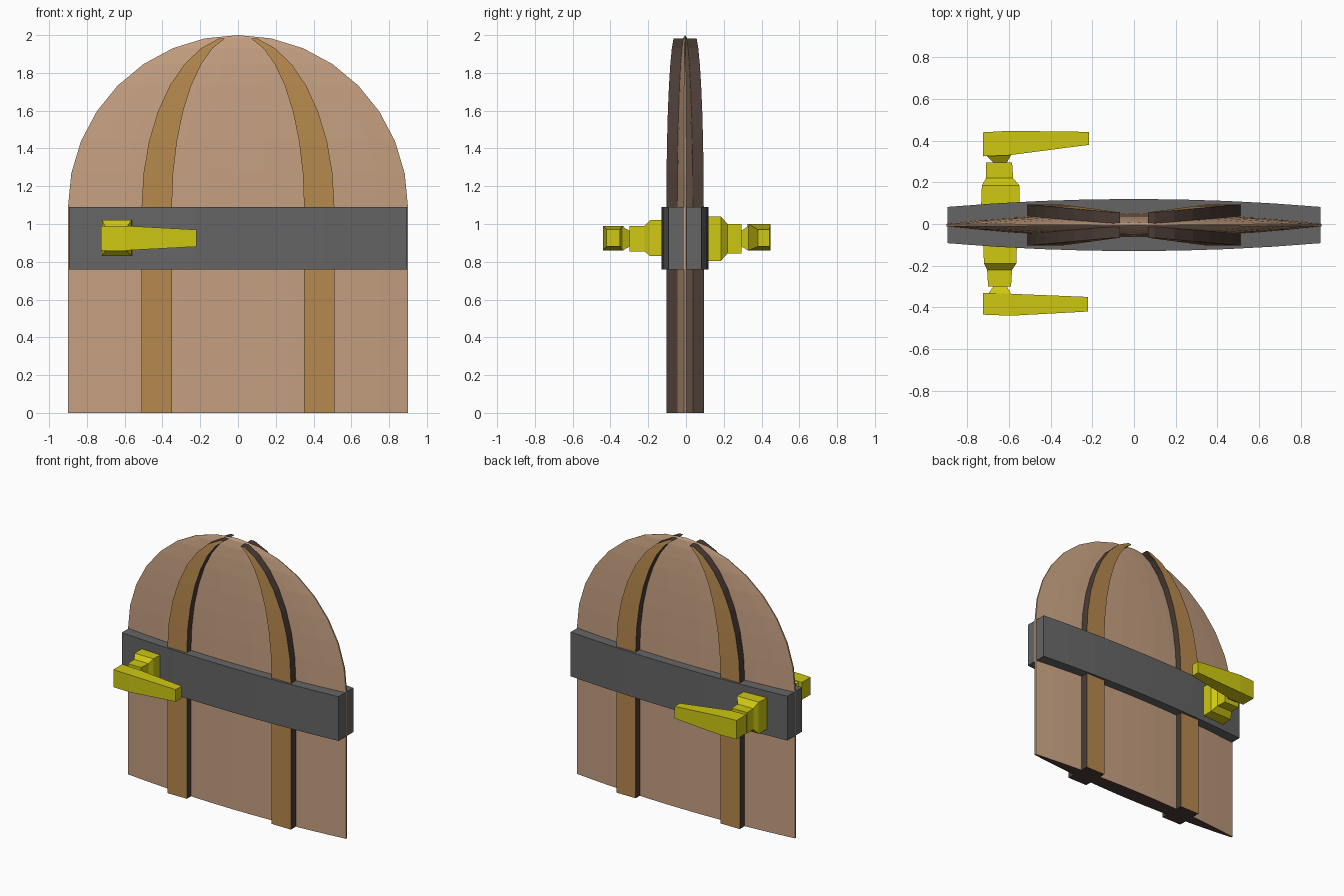
import bpy, bmesh, math

if "Cube" in bpy.data.objects:
    bpy.data.objects.remove(bpy.data.objects["Cube"])

def material(name, rgb):
    m = bpy.data.materials.new(name)
    m.diffuse_color = (*rgb, 1)
    m.use_nodes = True
    m.node_tree.nodes["Principled BSDF"].inputs["Base Color"].default_value = m.diffuse_color
    return m

TAN = material("tan_wood", (0.56, 0.35, 0.22))
GOLD = material("oak_face", (0.47, 0.25, 0.075))
DARK = material("dark_wood", (0.07, 0.045, 0.036))
IRON = material("iron", (0.13, 0.13, 0.13))
YELLOW = material("yellow_metal", (0.62, 0.58, 0.006))

def loft(name, rings, mats, pick=lambda n: 0, y=0.0):
    """Skin a list of equal-sized rings and cap both ends."""
    bm = bmesh.new()
    rows = [[bm.verts.new(p) for p in r] for r in rings]
    n = len(rows[0])
    for a, b in zip(rows, rows[1:]):
        for i in range(n):
            j = (i + 1) % n
            bm.faces.new((a[i], a[j], b[j], b[i]))
    bm.faces.new(rows[0][::-1])
    bm.faces.new(rows[-1])
    bmesh.ops.remove_doubles(bm, verts=bm.verts, dist=1e-4)
    bmesh.ops.recalc_face_normals(bm, faces=bm.faces)
    for f in bm.faces:
        f.normal_update()
        f.material_index = pick(f.normal)
    me = bpy.data.meshes.new(name)
    bm.to_mesh(me)
    bm.free()
    for m in mats:
        me.materials.append(m)
    ob = bpy.data.objects.new(name, me)
    ob.location.y = y
    bpy.context.collection.objects.link(ob)
    return ob

SPRING, RISE, HALF = 1.09, 0.91, 0.9

def half_depth(x):
    return 0.006 + 0.052 * (1 - (x / HALF) ** 2)

def lens(depth, half, segs):
    xs = [half * (2 * i / segs - 1) for i in range(segs + 1)]
    return [(x, -depth(x)) for x in xs] + [(x, depth(x)) for x in reversed(xs)]

# Heights and shrink factors of the straight part and the dome
levels = [(0, 1), (SPRING, 1)]
for k in range(1, 9):
    a = math.radians(11.25 * k)
    levels.append((SPRING + RISE * math.sin(a), max(math.cos(a), 1e-6)))

# Arched door panel
section = lens(half_depth, HALF, 12)
loft("door_panel", [[(x * s, y * s, z) for x, y in section] for z, s in levels],
     [TAN, DARK], lambda n: 1 if n.z < -0.9 else 0, -0.005)

# Curved planks, mirrored to both sides and both faces
rings = []
for z, s in levels[:-1]:
    front, inner = -(0.052 + 0.047 * s), -0.025 * s
    rings.append([(0.35 * s, front, z), (0.51 * s, front, z),
                  (0.51 * s, inner, z), (0.35 * s, inner, z)])
plank = loft("raised_planks", rings, [GOLD, DARK],
             lambda n: 0 if n.y < -0.7 else 1, -0.005)
mir = plank.modifiers.new("mirror", 'MIRROR')
mir.use_axis = (True, True, False)

# Iron band
band = lens(lambda x: 0.087 + 0.038 * (1 - (x / 0.895) ** 2), 0.895, 8)
loft("iron_band", [[(x, y, z) for x, y in band] for z in (0.76, SPRING)],
     [IRON], y=-0.005)

def rect_y(x0, x1, y, z0, z1):
    return [(x0, y, z0), (x1, y, z0), (x1, y, z1), (x0, y, z1)]

def rect_x(x, y0, y1, z0, z1):
    return [(x, y0, z0), (x, y1, z0), (x, y1, z1), (x, y0, z1)]

# Handles: stepped stem and tapered lever
def handle(side, stem, lever):
    loft(side + "_handle_stem", [rect_y(*r) for r in stem], [YELLOW])
    loft(side + "_handle_lever", [rect_x(*r) for r in lever], [YELLOW])

handle("front",
       [(-0.725, -0.56, -0.05, 0.83, 1.02), (-0.72, -0.565, -0.19, 0.83, 1.02),
        (-0.705, -0.585, -0.22, 0.855, 0.99), (-0.70, -0.59, -0.30, 0.855, 0.99),
        (-0.675, -0.61, -0.30, 0.88, 0.965), (-0.70, -0.59, -0.335, 0.86, 0.985)],
       [(-0.725, -0.33, -0.435, 0.86, 0.99), (-0.59, -0.335, -0.44, 0.86, 0.99),
        (-0.22, -0.35, -0.42, 0.88, 0.97)])
handle("back",
       [(-0.735, -0.55, 0.05, 0.805, 1.04), (-0.73, -0.55, 0.185, 0.805, 1.04),
        (-0.71, -0.58, 0.22, 0.845, 1.0), (-0.71, -0.585, 0.295, 0.845, 1.0),
        (-0.675, -0.61, 0.295, 0.88, 0.965), (-0.71, -0.59, 0.33, 0.86, 0.99)],
       [(-0.725, 0.325, 0.44, 0.86, 1.0), (-0.60, 0.33, 0.447, 0.86, 1.0),
        (-0.215, 0.38, 0.442, 0.88, 0.97)])
